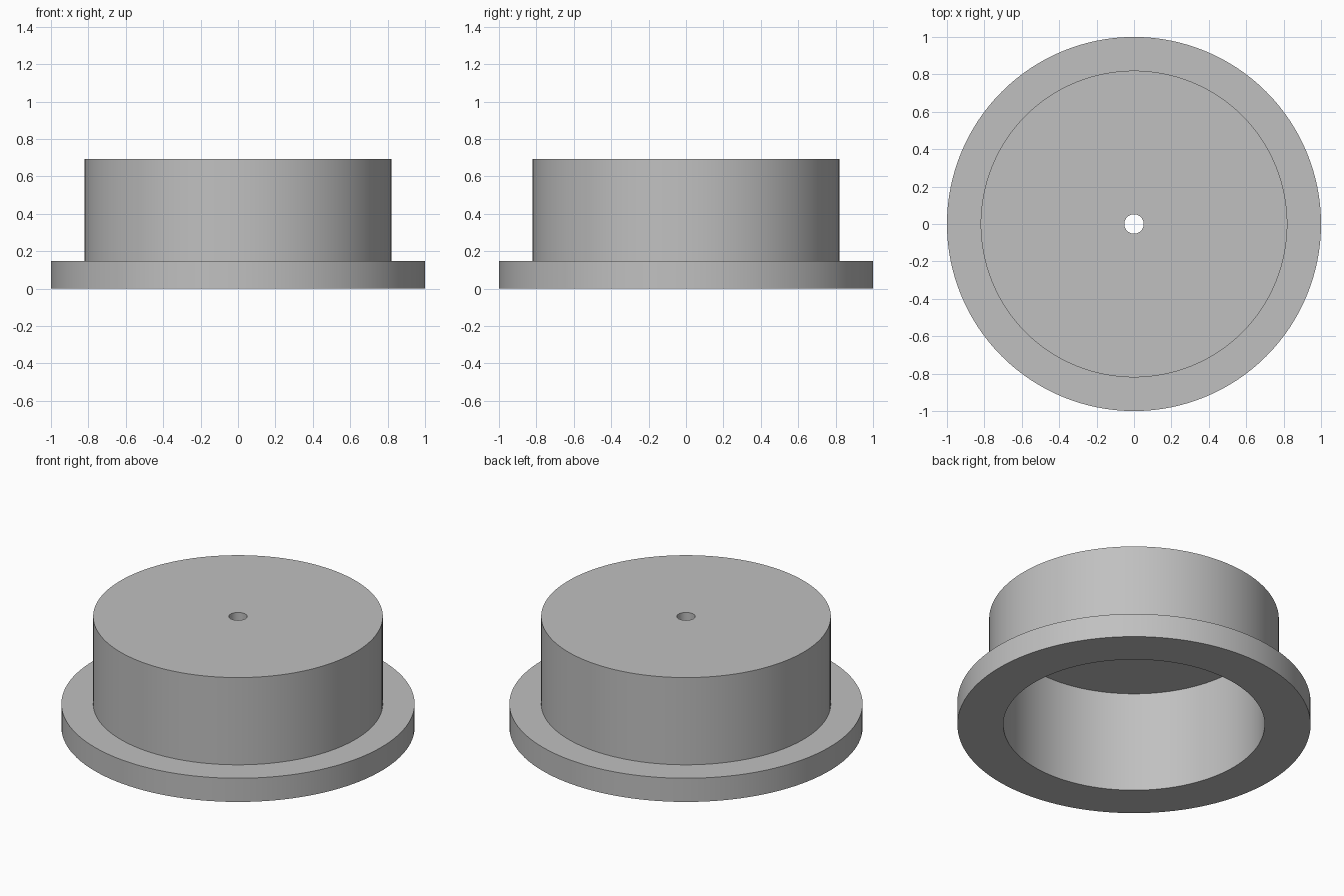
import bpy
import bmesh
import math

cube = bpy.data.objects.get("Cube")
if cube:
    bpy.data.objects.remove(cube, do_unlink=True)

SEGMENTS = 128
RIM_R, BODY_R, BORE_R, HOLE_R = 1.0, 0.82, 0.74, 0.052
RIM_TOP, CEILING, TOP = 0.148, 0.63, 0.693

# Plain grey finish
grey = bpy.data.materials.new("grey")
grey.use_nodes = True
color = (0.53, 0.53, 0.53, 1)
grey.diffuse_color = color
grey.node_tree.nodes["Principled BSDF"].inputs["Base Color"].default_value = color

# Closed wall section: flange, outer wall, top plate, centre hole, hollow inside
section = [
    (BORE_R, 0), (RIM_R, 0), (RIM_R, RIM_TOP), (BODY_R, RIM_TOP),
    (BODY_R, TOP), (HOLE_R, TOP), (HOLE_R, CEILING), (BORE_R, CEILING),
]

# Revolve the section into the flanged cap
bm = bmesh.new()
verts = [bm.verts.new((r, 0, z)) for r, z in section]
edges = [bm.edges.new((a, b)) for a, b in zip(verts, verts[1:] + verts[:1])]
bmesh.ops.spin(bm, geom=verts + edges, cent=(0, 0, 0), axis=(0, 0, 1),
               angle=math.tau, steps=SEGMENTS, use_merge=True)
bmesh.ops.remove_doubles(bm, verts=bm.verts, dist=0.0001)
bmesh.ops.recalc_face_normals(bm, faces=bm.faces)
mesh = bpy.data.meshes.new("flanged_cap")
bm.to_mesh(mesh)
bm.free()
mesh.materials.append(grey)

cap = bpy.data.objects.new("flanged_cap", mesh)
bpy.context.collection.objects.link(cap)

# Smooth walls with sharp rims
bpy.context.view_layer.objects.active = cap
cap.select_set(True)
bpy.ops.object.shade_smooth_by_angle(angle=math.radians(30))
